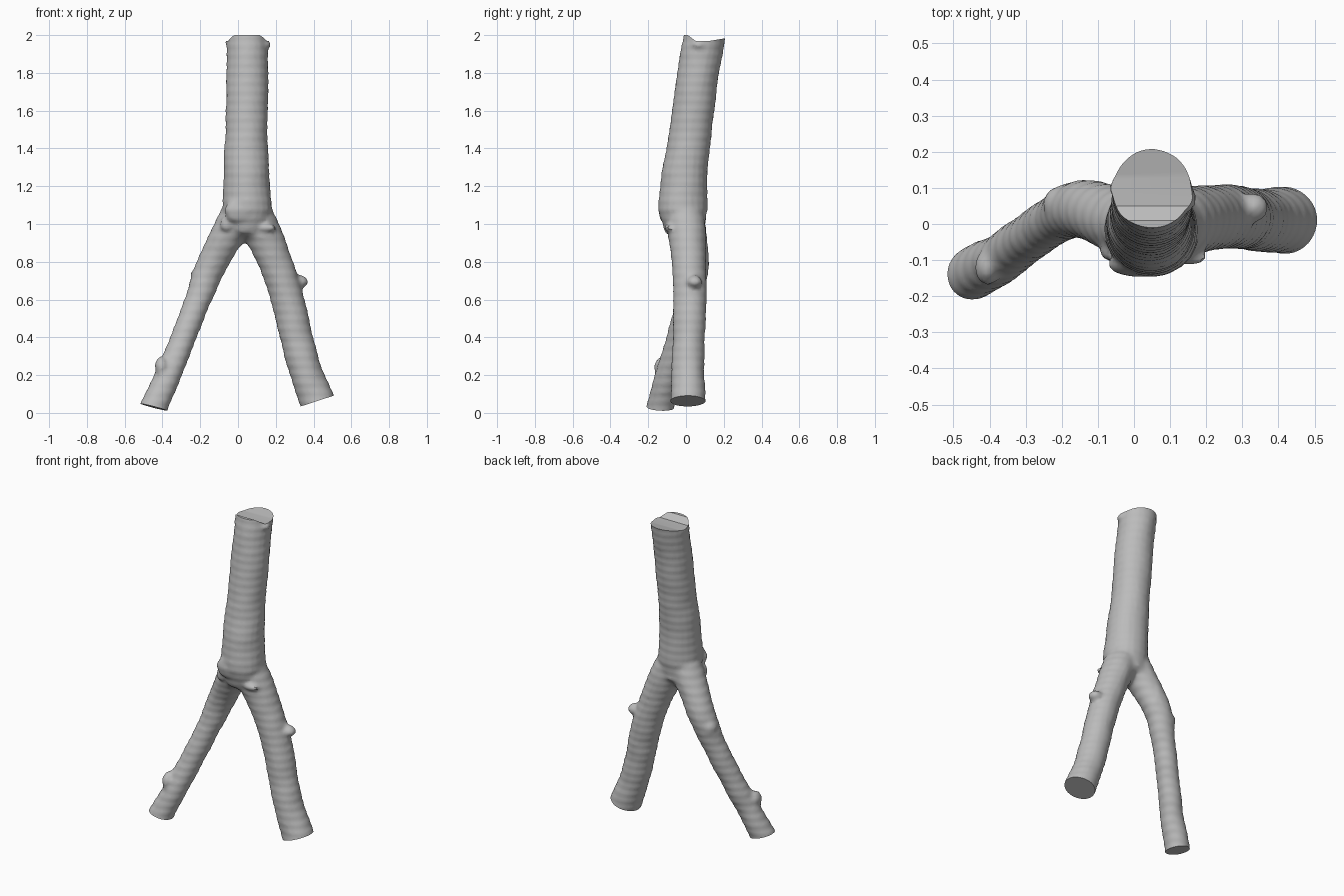
import bpy, bmesh, math
from mathutils import Vector, noise

old = bpy.data.objects.get("Cube")
if old:
    bpy.data.objects.remove(old, do_unlink=True)

bark = bpy.data.materials.new("grey bark")
bark.use_nodes = True
bark.diffuse_color = (0.5, 0.5, 0.5, 1)
bark.node_tree.nodes["Principled BSDF"].inputs["Base Color"].default_value = (0.5, 0.5, 0.5, 1)

bm = bmesh.new()


def add_limb(points):
    """Tapered tube through (x, y, z, radius) points."""
    cu = bpy.data.curves.new("limb", "CURVE")
    cu.dimensions = "3D"
    cu.bevel_depth, cu.bevel_resolution = 1.0, 8
    cu.resolution_u, cu.use_fill_caps = 10, True
    sp = cu.splines.new("BEZIER")
    sp.bezier_points.add(len(points) - 1)
    for bp, (x, y, z, r) in zip(sp.bezier_points, points):
        bp.co, bp.radius = (x, y, z), r
        bp.handle_left_type = bp.handle_right_type = "AUTO"
    ob = bpy.data.objects.new("limb", cu)
    bpy.context.collection.objects.link(ob)
    bpy.context.view_layer.update()
    me = bpy.data.meshes.new_from_object(ob.evaluated_get(bpy.context.evaluated_depsgraph_get()))
    bm.from_mesh(me)
    bpy.data.objects.remove(ob, do_unlink=True)
    bpy.data.meshes.remove(me)


def add_knot(loc, size):
    res = bmesh.ops.create_icosphere(bm, subdivisions=3, radius=1)
    for v in res["verts"]:
        v.co = Vector(loc) + Vector(a * b for a, b in zip(v.co, size))


# Trunk and the two spreading limbs, each a little overlong for trimming
add_limb([(0.05, 0.115, 2.08, 0.11), (0.05, 0.065, 1.8, 0.111), (0.045, 0.025, 1.5, 0.112),
          (0.045, -0.01, 1.22, 0.123), (0.05, -0.015, 1.08, 0.132), (0.05, 0.0, 0.95, 0.105)])
add_limb([(0.06, -0.01, 1.1, 0.1), (0.13, 0.005, 0.95, 0.1), (0.195, 0.015, 0.8, 0.09),
          (0.262, 0.02, 0.6, 0.088), (0.31, 0.015, 0.4, 0.086), (0.365, 0.01, 0.2, 0.087),
          (0.42, 0.01, 0.06, 0.094), (0.455, 0.01, -0.03, 0.095)])
add_limb([(0.04, -0.01, 1.1, 0.1), (-0.05, 0.015, 0.95, 0.092), (-0.145, 0.04, 0.77, 0.08),
          (-0.21, 0.015, 0.6, 0.068), (-0.288, -0.035, 0.4, 0.066), (-0.37, -0.095, 0.2, 0.068),
          (-0.445, -0.137, 0.03, 0.074), (-0.475, -0.155, -0.04, 0.074)])

# Knots and broken twig stubs
for loc, size in [((0.15, -0.09, 0.98), (0.055, 0.022, 0.02)),
                  ((-0.06, -0.075, 1.0), (0.035, 0.03, 0.04)),
                  ((0.02, -0.11, 1.07), (0.09, 0.035, 0.07)),
                  ((0.33, 0.045, 0.695), (0.042, 0.04, 0.035)),
                  ((-0.2, 0.055, 0.72), (0.05, 0.05, 0.06)),
                  ((-0.405, -0.12, 0.24), (0.035, 0.05, 0.06)),
                  ((0.15, 0.07, 1.95), (0.023, 0.035, 0.025)),
                  ((-0.048, 0.1, 1.965), (0.02, 0.03, 0.022))]:
    add_knot(loc, size)

bmesh.ops.remove_doubles(bm, verts=bm.verts, dist=0.0001)
bmesh.ops.recalc_face_normals(bm, faces=bm.faces)
mesh = bpy.data.meshes.new("forked_branch")
bm.to_mesh(mesh)
bm.free()
branch = bpy.data.objects.new("forked_branch", mesh)
bpy.context.collection.objects.link(branch)

# Fuse everything into one skin
fuse = branch.modifiers.new("fuse", "REMESH")
fuse.mode, fuse.voxel_size = "VOXEL", 0.013
bpy.context.view_layer.update()
fused = bpy.data.meshes.new_from_object(branch.evaluated_get(bpy.context.evaluated_depsgraph_get()))
branch.modifiers.clear()
branch.data = fused

bm = bmesh.new()
bm.from_mesh(fused)
bmesh.ops.smooth_vert(bm, verts=bm.verts, factor=0.5, use_axis_x=True, use_axis_y=True, use_axis_z=True)

# Soften the crotch so the limbs flow into the trunk
crotch = [v for v in bm.verts if (v.co - Vector((0.03, 0.01, 0.86))).length < 0.15]
for i in range(14):
    bmesh.ops.smooth_vert(bm, verts=crotch, factor=0.5, use_axis_x=True, use_axis_y=True, use_axis_z=True)

# Faint bark unevenness
bm.normal_update()
for v in bm.verts:
    v.co += v.normal * (0.004 * noise.noise(v.co * 9) + 0.001 * math.sin(v.co.z * 130))

# Saw off the two feet with slanted cuts
for co, no in [((0.42, 0.01, 0.063), (0.31, 0, -0.95)), ((-0.445, -0.137, 0.03), (-0.25, -0.05, -0.97))]:
    geom = bm.verts[:] + bm.edges[:] + bm.faces[:]
    cut = bmesh.ops.bisect_plane(bm, geom=geom, plane_co=co, plane_no=no, clear_outer=True)
    rim = [e for e in cut["geom_cut"] if isinstance(e, bmesh.types.BMEdge)]
    bmesh.ops.contextual_create(bm, geom=rim)
bm.to_mesh(fused)
bm.free()

# Ragged top: a stepped profile with a raised front lip
profile = [(-0.2, 2.0), (0.01, 2.0), (0.05, 1.97), (0.13, 1.97), (0.22, 1.985), (0.4, 1.985), (0.4, 2.3), (-0.2, 2.3)]
cm = bmesh.new()
face = cm.faces.new([cm.verts.new((-0.3, y, z)) for y, z in profile])
ext = bmesh.ops.extrude_face_region(cm, geom=[face])
for v in ext["geom"]:
    if isinstance(v, bmesh.types.BMVert):
        v.co.x += 0.7
bmesh.ops.recalc_face_normals(cm, faces=cm.faces)
cutter_mesh = bpy.data.meshes.new("top_cutter")
cm.to_mesh(cutter_mesh)
cm.free()
cutter = bpy.data.objects.new("top_cutter", cutter_mesh)
bpy.context.collection.objects.link(cutter)
saw = branch.modifiers.new("saw", "BOOLEAN")
saw.operation, saw.solver, saw.object = "DIFFERENCE", "EXACT", cutter
bpy.context.view_layer.update()
final = bpy.data.meshes.new_from_object(branch.evaluated_get(bpy.context.evaluated_depsgraph_get()))
branch.modifiers.clear()
branch.data = final
bpy.data.objects.remove(cutter, do_unlink=True)

final.materials.clear()
final.materials.append(bark)
for o in bpy.context.selected_objects:
    o.select_set(False)
branch.select_set(True)
bpy.context.view_layer.objects.active = branch
bpy.ops.object.shade_smooth_by_angle(angle=math.radians(35))
